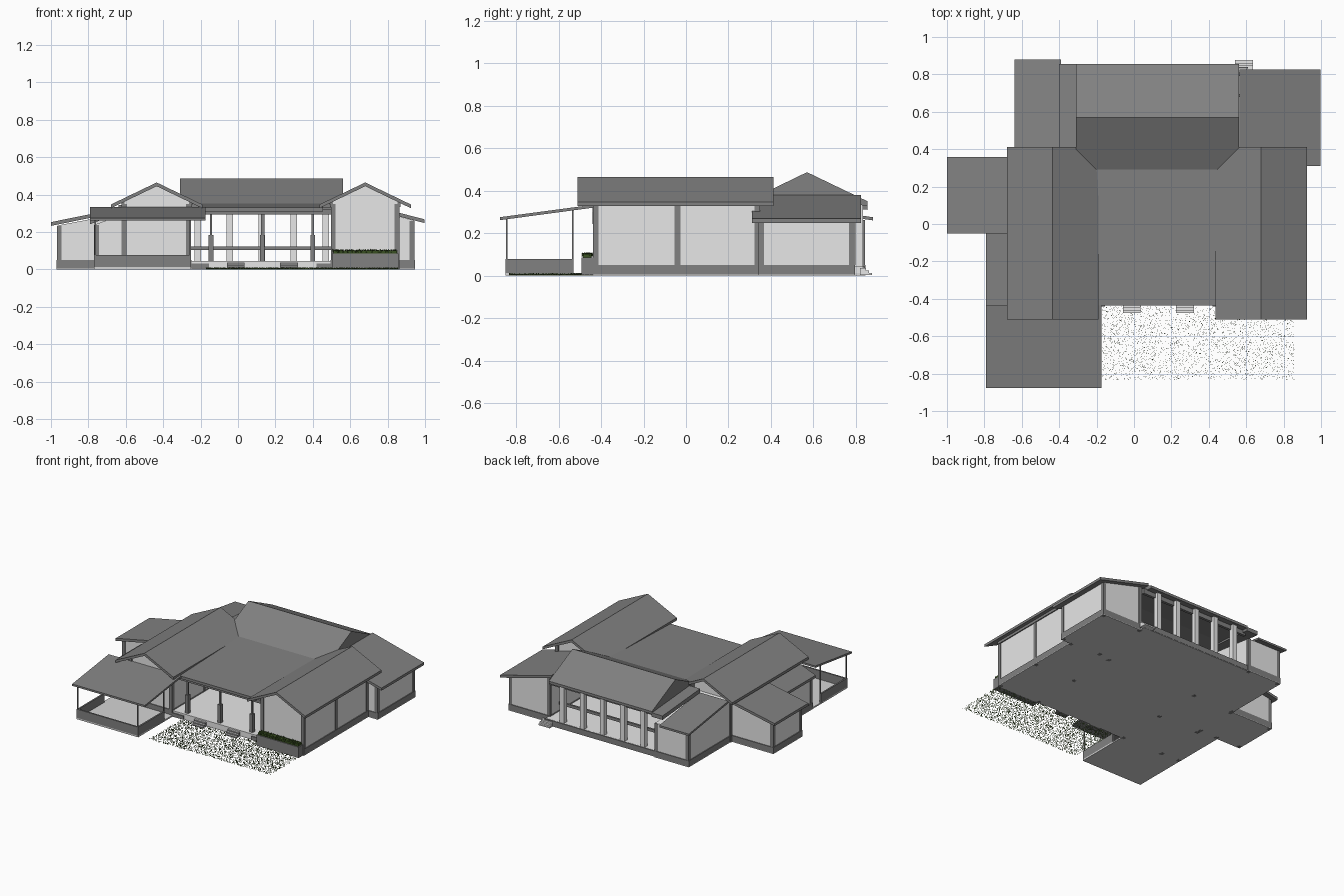
import bpy, random

random.seed(4)
cube = bpy.data.objects.get("Cube")
if cube:
    bpy.data.objects.remove(cube, do_unlink=True)


def material(name, r, g, b):
    m = bpy.data.materials.new(name)
    m.use_nodes = True
    m.diffuse_color = (r, g, b, 1)
    m.node_tree.nodes["Principled BSDF"].inputs["Base Color"].default_value = (r, g, b, 1)
    return m


ROOF = material("roof grey", 0.22, 0.22, 0.22)
TRIM = material("trim grey", 0.22, 0.22, 0.22)
WALL = material("pale wall", 0.8, 0.8, 0.8)
SLAB = material("concrete", 0.66, 0.66, 0.66)
LEAF = material("hedge green", 0.04, 0.08, 0.015)
GRASS = material("grass green", 0.07, 0.13, 0.03)


def build(name, verts, faces, mat):
    mesh = bpy.data.meshes.new(name)
    mesh.from_pydata(verts, [], faces)
    mesh.materials.append(mat)
    obj = bpy.data.objects.new(name, mesh)
    bpy.context.collection.objects.link(obj)
    return obj


def prism(name, profile, axis, a, b, mat):
    """Extrude a (horizontal, z) profile along x or y from a to b."""
    n = len(profile)
    area = sum(p[0] * q[1] - q[0] * p[1] for p, q in zip(profile, profile[1:] + profile[:1]))
    if (area > 0) != (axis == "x"):
        profile = profile[::-1]
    verts = [(t, h, z) if axis == "x" else (h, t, z) for t in (a, b) for h, z in profile]
    sides = [(i, (i + 1) % n, n + (i + 1) % n, n + i) for i in range(n)]
    return build(name, verts, [tuple(range(n))[::-1], tuple(range(n, 2 * n))] + sides, mat)


def box(name, x0, x1, y0, y1, z0, z1, mat):
    return prism(name, [(x0, z0), (x1, z0), (x1, z1), (x0, z1)], "y", y0, y1, mat)


def slab(name, p, q, axis, a, b, thick=0.02):
    """Sloping roof sheet whose top runs from p to q."""
    return prism(name, [p, q, (q[0], q[1] - thick), (p[0], p[1] - thick)], axis, a, b, ROOF)


def post(name, x, y, z0, z1, w, mat):
    return box(name, x - w / 2, x + w / 2, y - w / 2, y + w / 2, z0, z1, mat)


def plinth(name, x0, x1, y0, y1):
    """Concrete foundation with a grey band above it."""
    g = 0.006
    box(name + "_foundation", x0 - g, x1 + g, y0 - g, y1 + g, 0.001, 0.006, SLAB)
    box(name + "_plinth", x0 - g, x1 + g, y0 - g, y1 + g, 0.006, 0.05, TRIM)


def shed_room(name, x0, x1, y0, y1, z0, z1):
    """Walls with a top sloping from z0 to z1, a plinth and corner pilasters."""
    prism(name + "_wall", [(x0, 0.01), (x1, 0.01), (x1, z1), (x0, z0)], "y", y0, y1, WALL)
    plinth(name, x0, x1, y0, y1)
    for x, z in ((x0, z0), (x1, z1)):
        for y in (y0, y1):
            s = 0.009 if x == x0 else -0.009
            t = 0.009 if y == y0 else -0.009
            post(name + "_pilaster", x + s, y + t, 0, z - 0.002, 0.026, TRIM)


# Two gabled wings
PEAK, EAVE, HALF = 0.465, 0.347, 0.245
for side, cx in (("right", -0.435), ("left", 0.68)):
    w = 0.18
    wall_top = PEAK - 0.019 - (PEAK - EAVE) * w / HALF
    prism(side + "_wing_wall",
          [(cx - w, 0.01), (cx + w, 0.01), (cx + w, wall_top), (cx, PEAK - 0.019), (cx - w, wall_top)],
          "y", -0.43, 0.34, WALL)
    plinth(side + "_wing", cx - w, cx + w, -0.43, 0.34)
    for s in (-1, 1):
        slab(side + "_wing_roof", (cx, PEAK), (cx + s * HALF, EAVE), "y", -0.51, 0.412)
        for y in (-0.425, -0.04, 0.335):
            post(side + "_wing_pilaster", cx + s * (w - 0.009), y, 0, wall_top - 0.01, 0.026, TRIM)
        box(side + "_wing_eave_beam", cx + s * w - 0.008, cx + s * w + 0.008, -0.437, 0.347,
            0.335, wall_top, TRIM)

# Main roof across the back, with closed gable ends
prism("main_roof", [(0.287, 0.35), (0.57, 0.487), (0.855, 0.35), (0.855, 0.33), (0.57, 0.345), (0.287, 0.33)],
      "x", -0.31, 0.562, ROOF)
slab("hall_roof", (-0.435, 0.33), (0.3, 0.352), "x", -0.21, 0.455)
slab("back_roof_infill", (0.4, 0.375), (0.855, 0.34), "x", -0.4, -0.305, 0.03)

# Open hall: floor, beams, columns and rail
box("hall_foundation", -0.335, 0.61, -0.43, 0.838, 0.001, 0.012, SLAB)
box("hall_floor", -0.33, 0.605, -0.432, 0.832, 0.012, 0.046, WALL)
box("hall_back_curb", -0.335, 0.61, 0.832, 0.84, 0.004, 0.045, TRIM)
box("hall_front_beam", -0.255, 0.5, -0.425, -0.39, 0.293, 0.32, TRIM)
box("hall_back_beam", -0.33, 0.59, 0.79, 0.81, 0.298, 0.338, TRIM)
for i in range(5):
    post("back_column", -0.215 + i * 0.171, 0.815, 0.04, 0.335, 0.036, WALL)
box("hall_rail", -0.3, 0.59, 0.68, 0.695, 0.103, 0.124, TRIM)
for x in (-0.145, 0.13, 0.4):
    post("front_post_base", x, -0.4, 0.04, 0.185, 0.026, TRIM)
    post("front_post", x, -0.4, 0.18, 0.3, 0.012, TRIM)
for x0, x1 in ((-0.25, -0.155), (0.42, 0.5)):
    box("hall_front_curb", x0, x1, -0.44, -0.43, 0.004, 0.032, TRIM)

# Entrance steps: grey risers with pale treads in front, pale steps behind
for i in range(3):
    d = 0.015 * (i + 1)
    z = 0.036 - 0.012 * i
    for x in (-0.012, 0.272):
        box("front_step", x - 0.048, x + 0.048, -0.432 - d, -0.42, 0.002, z - 0.002, TRIM)
        box("front_tread", x - 0.048, x + 0.048, -0.432 - d, -0.42, z - 0.002, z, WALL)
    box("back_step", 0.54, 0.635, 0.82, 0.832 + d, 0.002, z, WALL)

# Lean-to rooms and their roofs
shed_room("back_left_room", 0.6, 0.94, 0.345, 0.79, 0.35, 0.262)
slab("back_left_roof", (0.563, 0.38), (0.997, 0.268), "y", 0.31, 0.825)
prism("back_right_wall", [(0.34, 0.01), (0.84, 0.01), (0.84, 0.262), (0.34, 0.325)], "x", -0.61, -0.33, WALL)
plinth("back_right", -0.61, -0.33, 0.34, 0.84)
for x in (-0.601, -0.339):
    post("back_right_pilaster", x, 0.831, 0, 0.262, 0.026, TRIM)
slab("back_right_roof", (0.4, 0.345), (0.88, 0.275), "x", -0.64, -0.39, 0.015)
shed_room("side_room", -0.965, -0.6, -0.015, 0.325, 0.235, 0.305)
slab("side_roof", (-1.0, 0.253), (-0.66, 0.322), "y", -0.05, 0.358)
shed_room("side_bay", -0.765, -0.6, -0.43, 0.0, 0.24, 0.3)
slab("side_bay_roof", (-0.79, 0.262), (-0.64, 0.32), "y", -0.44, -0.045)

# Covered porch with low walls and thin posts
slab("porch_roof", (-0.877, 0.275), (-0.435, 0.334), "x", -0.79, -0.175, 0.014)
px0, px1, py0, py1 = -0.77, -0.25, -0.85, -0.53
box("porch_floor", px0, px1, py0, -0.43, 0.001, 0.012, SLAB)
box("porch_front_wall", px0, px1, py0, py0 + 0.012, 0.004, 0.078, TRIM)
for x in (px0, px1 - 0.012):
    box("porch_side_wall", x, x + 0.012, py0, py1, 0.004, 0.078, TRIM)
    for y, z in ((py0, 0.268), (py1 - 0.01, 0.31)):
        post("porch_post", x + 0.006, y + 0.006, 0.004, z, 0.007, TRIM)

# Planter under the front gable
box("planter", 0.502, 0.858, -0.492, -0.43, 0.002, 0.085, TRIM)
box("hedge_core", 0.51, 0.85, -0.485, -0.445, 0.08, 0.102, LEAF)


def blades(name, count, x0, x1, y0, y1, base, height, width, mat):
    """Scatter upright, slightly leaning triangular blades over a rectangle."""
    verts, faces = [], []
    for i in range(count):
        x, y = random.uniform(x0, x1), random.uniform(y0, y1)
        dx, dy, lx, ly = [random.uniform(-width, width) for _ in range(4)]
        top = base + height * random.uniform(0.5, 1)
        verts += [(x - dx, y - dy, base), (x + dx, y + dy, base), (x + lx, y + ly, top)]
        faces.append((3 * i, 3 * i + 1, 3 * i + 2))
    build(name, verts, faces, mat)


blades("hedge_leaves", 700, 0.508, 0.852, -0.487, -0.443, 0.09, 0.02, 0.006, LEAF)
blades("grass", 7000, -0.17, 0.856, -0.832, -0.44, 0.0, 0.012, 0.003, GRASS)
